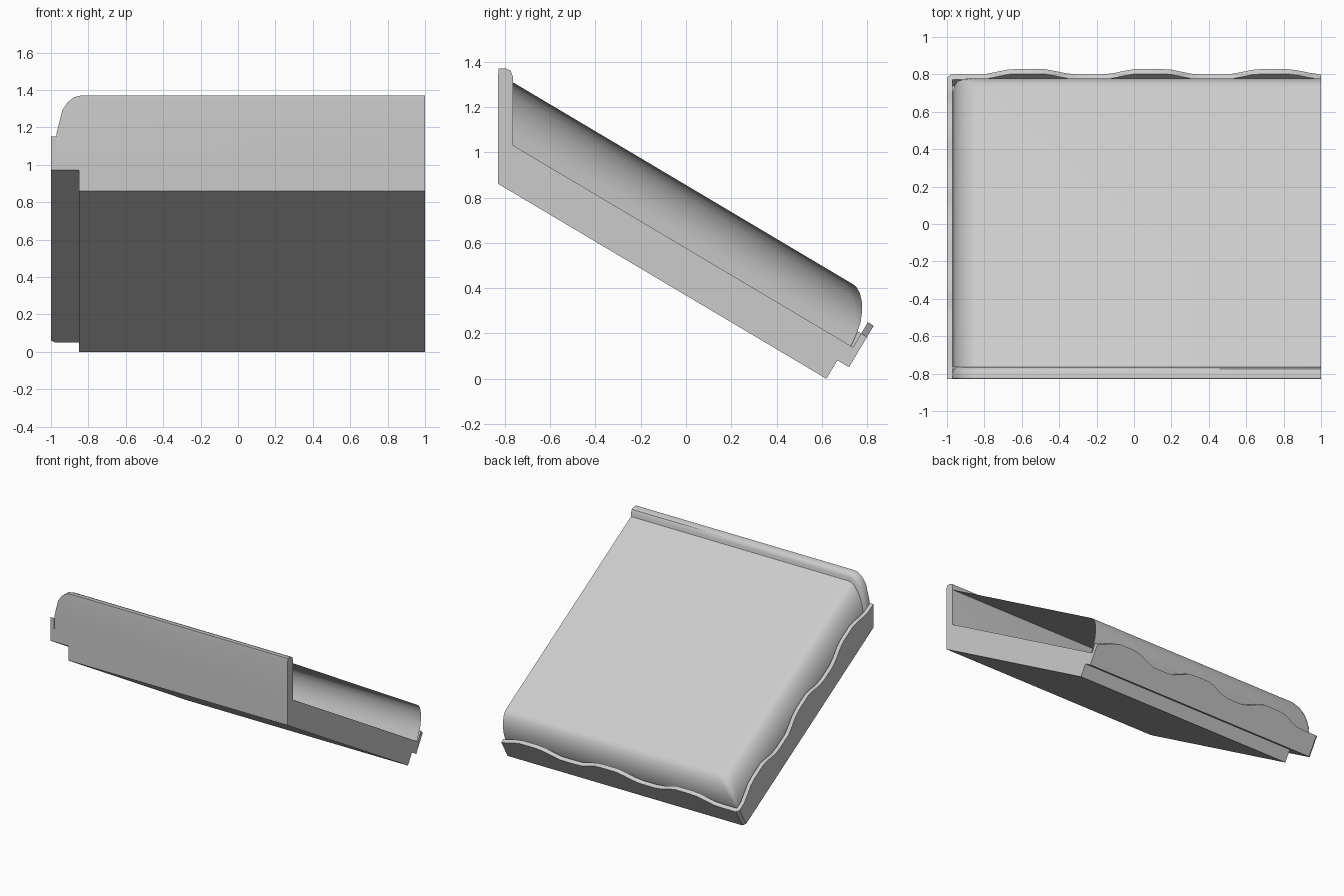
import bpy, math

if "Cube" in bpy.data.objects:
    bpy.data.objects.remove(bpy.data.objects["Cube"])

A = math.radians(30.7)
S, C = math.sin(A), math.cos(A)
Y0, FRONT, WALL_BACK = 0.62, -0.83, -0.765
N_STEP, N_TOP = 0.095, 0.18      # heights above the sloping underside


def slope(x, u, n):
    """Point on the tilted frame: u runs down the slope, n is square to it."""
    return (x, Y0 + u * C + n * S, -u * S + n * C)


def cut(x, y, n):
    """Point at height n where a vertical plane y crosses the slope."""
    return (x, y, (n - (y - Y0) * S) / C)


def make(name, verts, faces, smooth=None):
    me = bpy.data.meshes.new(name)
    me.from_pydata(verts, [], faces)
    ob = bpy.data.objects.new(name, me)
    bpy.context.collection.objects.link(ob)
    bpy.ops.object.select_all(action='DESELECT')
    ob.select_set(True)
    bpy.context.view_layer.objects.active = ob
    bpy.ops.object.mode_set(mode='EDIT')
    bpy.ops.mesh.select_all(action='SELECT')
    bpy.ops.mesh.normals_make_consistent(inside=False)
    bpy.ops.object.mode_set(mode='OBJECT')
    if smooth:
        bpy.ops.object.shade_smooth_by_angle(angle=math.radians(smooth))
    return ob


def loft(name, rows, wrap=False, caps=False, extra=(), smooth=None):
    """Skin equal-length rows of points."""
    k = len(rows[0])
    verts = [p for r in rows for p in r] + list(extra)
    faces = []
    for i in range(len(rows) - 1):
        for j in range(k if wrap else k - 1):
            j2 = (j + 1) % k
            faces.append((i * k + j, i * k + j2, (i + 1) * k + j2, (i + 1) * k + j))
    last = (len(rows) - 1) * k
    if caps:
        faces += [tuple(range(k)), tuple(range(last, last + k))]
    if extra:
        faces.append(tuple(range(last, len(verts))))
    return make(name, verts, faces, smooth)


def slab(name, x0, u1, n0, n1):
    """Sloping board with a vertical front cut."""
    loft(name, [[cut(x, FRONT, n0), slope(x, u1, n0), slope(x, u1, n1), cut(x, FRONT, n1)]
                for x in (x0, 1)], wrap=True, caps=True)


# Sloping base and the wider tray above it
slab("lower_base", -0.85, 0.0, 0.0, N_STEP)
slab("upper_tray", -0.97, 0.03, N_STEP, N_TOP)


# Wavy lip along the left side and the back
def wave(phase):
    return 0.25 + 0.058 * min(1, max(0, 0.5 + 0.75 * math.cos(2 * math.pi * phase)))


stations = [(-1, None, 0.25)]
for i in range(1, 30):
    u = -1.83 + 1.87 * i / 30
    stations.append((-1, u, wave((u - 0.06) / 0.63 + 0.5)))
stations += [(-1, 0.04, 0.25), (-0.98, 0.06, 0.25)]
for i in range(1, 33):
    x = -0.98 + 1.98 * i / 32
    stations.append((x, 0.06, wave((x - 0.09) / 0.657)))

rows = []
for x, u, n in stations:
    xi = max(x, -0.97)
    if u is None:
        rows.append([cut(x, FRONT, N_STEP), cut(x, FRONT, n), cut(xi, FRONT, n), cut(xi, FRONT, N_STEP)])
    else:
        ui = min(u, 0.03)
        # stay behind the vertical front cut
        f = lambda X, U, N: max(slope(X, U, N), cut(X, FRONT, N), key=lambda p: p[1])
        rows.append([f(x, u, N_STEP), f(x, u, n), f(xi, ui, n), f(xi, ui, N_STEP)])
loft("wavy_lip", rows, wrap=True, caps=True, smooth=30)

# Soft padded top, rounded at the left and the back, open at the right
levels = [(0, N_TOP), (0.006, 0.235), (0.017, 0.29), (0.036, 0.335),
          (0.058, 0.371), (0.085, 0.4), (0.115, 0.417), (0.135, 0.419)]
rows = []
for inset, n in levels:
    x, u, r = -0.967 + inset, 0.02 - inset, 0.02 + 0.5 * inset
    row = [cut(x, WALL_BACK, n)]
    for i in range(5):
        t = math.pi / 2 * i / 4
        row.append(slope(x + r - r * math.cos(t), u - r + r * math.sin(t), n))
    row.append(slope(1, u, n))
    rows.append(row)
loft("padded_top", rows, extra=[cut(1, WALL_BACK, levels[-1][1])], smooth=50)

# Upright front wall with a rounded rim
outer = [(-0.975, None), (-0.97, 1.17), (-0.94, 1.29), (-0.91, 1.335), (-0.875, 1.362), (-0.84, 1.37), (1, 1.37)]
inner = [(-0.957, None), (-0.947, 1.15), (-0.918, 1.26), (-0.892, 1.297), (-0.865, 1.32), (-0.84, 1.336), (1, 1.336)]


def arch(pts, y):
    row = [cut(x, y, N_TOP) if z is None else (x, y, z) for x, z in pts]
    return row + [cut(1, y, N_TOP)]


loft("front_wall", [arch(inner, FRONT), arch(outer, FRONT + 0.003), arch(outer, -0.795),
                    arch([((a[0] + b[0]) / 2, a[1] and (a[1] + b[1]) / 2 + 0.008)
                          for a, b in zip(inner, outer)], -0.775),
                    arch(inner, WALL_BACK)],
     wrap=True, caps=True, smooth=40)
